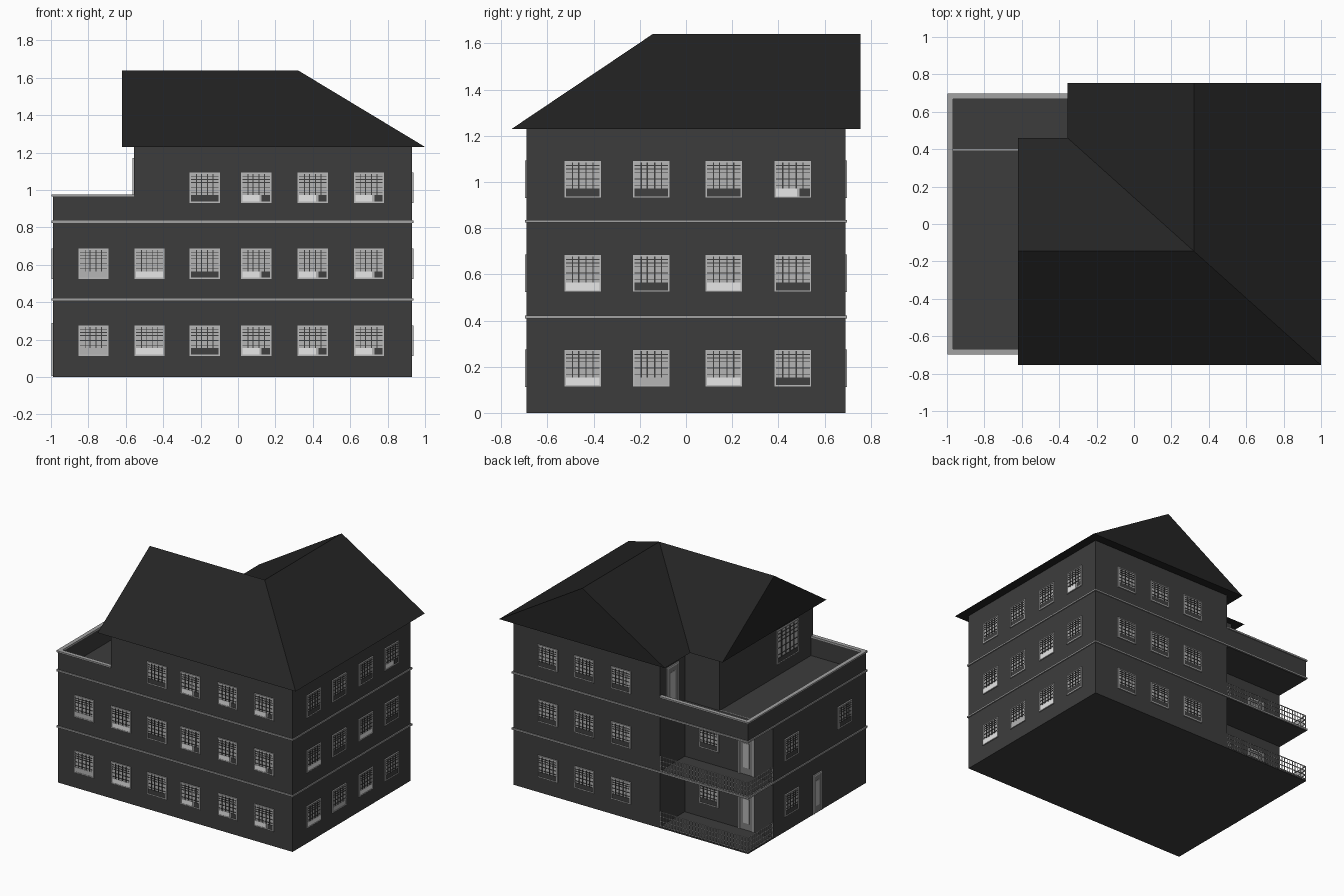
import bpy, bmesh

cube = bpy.data.objects.get("Cube")
if cube:
    bpy.data.objects.remove(cube, do_unlink=True)


def material(name, v):
    m = bpy.data.materials.new(name)
    m.use_nodes = True
    m.diffuse_color = (v, v, v, 1)
    bsdf = m.node_tree.nodes["Principled BSDF"]
    bsdf.inputs["Base Color"].default_value = (v, v, v, 1)
    bsdf.inputs["Roughness"].default_value = 0.9
    return m


COLOURS = {"wall": 0.046, "roof": 0.017, "trim": 0.36, "frame": 0.5,
           "pane": 0.46, "bar": 0.05, "white": 0.95, "door": 0.2}
MATS = {k: material(k + " colour", v) for k, v in COLOURS.items()}
KEYS = list(MATS)


class Part:
    """Collects boxes and prisms into one named object."""

    def __init__(self, name):
        self.name, self.bm = name, bmesh.new()

    def face(self, verts, key):
        self.bm.faces.new(verts).material_index = KEYS.index(key)

    def prism(self, outline, z0, z1, key):
        lo = [self.bm.verts.new((x, y, z0)) for x, y in outline]
        hi = [self.bm.verts.new((x, y, z1)) for x, y in outline]
        self.face(lo[::-1], key)
        self.face(hi, key)
        for i in range(len(lo)):
            j = (i + 1) % len(lo)
            self.face((lo[i], lo[j], hi[j], hi[i]), key)

    def box(self, x0, x1, y0, y1, z0, z1, key):
        x0, x1 = sorted((x0, x1))
        y0, y1 = sorted((y0, y1))
        self.prism([(x0, y0), (x1, y0), (x1, y1), (x0, y1)], z0, z1, key)

    def finish(self):
        bmesh.ops.recalc_face_normals(self.bm, faces=self.bm.faces)
        mesh = bpy.data.meshes.new(self.name)
        used = sorted({f.material_index for f in self.bm.faces})
        for f in self.bm.faces:
            f.material_index = used.index(f.material_index)
        for i in used:
            mesh.materials.append(MATS[KEYS[i]])
        self.bm.to_mesh(mesh)
        self.bm.free()
        bpy.context.collection.objects.link(bpy.data.objects.new(self.name, mesh))


# Main dimensions
W, E, S, N = -0.99, 0.93, -0.69, 0.69      # outer walls
NX, NY = -0.27, 0.40                       # balcony notch corner
TX = -0.555                                # west wall of the top floor
F1, F2, EAVE, RIDGE, PARAPET = 0.415, 0.83, 1.23, 1.64, 0.965

# Walls
p = Part("lower_walls")
p.prism([(W, S), (E, S), (E, N), (NX, N), (NX, NY), (W, NY)], 0, F2, "wall")
p.finish()
p = Part("upper_walls")
p.prism([(TX, S), (E, S), (E, N), (NX, N), (NX, NY), (TX, NY)], F2, EAVE, "wall")
p.finish()

# Floors of the balconies and the roof terrace
p = Part("balcony_floors")
p.box(W, NX, NY, N, 0, 0.01, "wall")
p.box(W, NX, NY, N, F1 - 0.008, F1 + 0.005, "wall")
p.finish()
p = Part("terrace_floor")
p.prism([(W, S), (TX, S), (TX, NY), (NX, NY), (NX, N), (W, N)], F2 - 0.01, F2 + 0.003, "wall")
p.finish()

# Parapet with a pale coping
p = Part("terrace_parapet")
T = 0.022
for k, (z0, z1, o) in {"wall": (F2, PARAPET, 0), "trim": (PARAPET, PARAPET + 0.012, 0.008)}.items():
    p.box(W - o, TX, S - o, S + T, z0, z1, k)
    p.box(W - o, W + T, S + T, N - T, z0, z1, k)
    p.box(W - o, NX, N - T, N + o, z0, z1, k)
p.box(W + T, TX, NY - 0.008, NY, F2 + 0.002, F2 + 0.007, "trim")
p.finish()

# String courses between the floors
p = Part("string_courses")
O = 0.008
for z in (F1, F2):
    a, b = z - 0.006, z + 0.006
    p.box(W - O, E + O, S - O, S, a, b, "trim")
    p.box(W - O, E + O, N, N + O, a, b, "trim")
    p.box(W - O, W, S, N, a, b, "trim")
    p.box(E, E + O, S, N, a, b, "trim")
p.finish()

# L-shaped roof: two gables, one hip and one valley
p = Part("roof")
pts = {"se": (1, -0.755, EAVE), "ne": (1, 0.755, EAVE), "nw": (-0.355, 0.755, EAVE),
       "valley": (-0.355, 0.46, EAVE), "wn": (-0.62, 0.46, EAVE), "sw": (-0.62, -0.755, EAVE),
       "west": (-0.62, -0.145, RIDGE), "mid": (0.32, -0.145, RIDGE), "north": (0.32, 0.755, RIDGE)}
v = {k: p.bm.verts.new(c) for k, c in pts.items()}
for f in ("sw se mid west", "se ne north mid", "ne nw north", "nw valley mid north",
          "valley wn west mid", "wn sw west", "sw wn valley nw ne se"):
    p.face([v[k] for k in f.split()], "roof")
p.finish()


def on_wall(part, axis, at, out):
    """Box function in wall coordinates: along, depth outward, height."""
    def put(u0, u1, d0, d1, z0, z1, key):
        a, b = at + out * d0, at + out * d1
        if axis == "x":
            part.box(u0, u1, a, b, z0, z1, key)
        else:
            part.box(a, b, u0, u1, z0, z1, key)
    return put


def surround(put, u0, u1, z0, z1, t=0.008, sill=True):
    put(u0, u0 + t, 0, 0.008, z0, z1, "frame")
    put(u1 - t, u1, 0, 0.008, z0, z1, "frame")
    put(u0 + t, u1 - t, 0, 0.008, z1 - t, z1, "frame")
    if sill:
        put(u0 + t, u1 - t, 0, 0.008, z0, z0 + t, "frame")


def window(put, u, z0, panel="d", w=0.162, h=0.163):
    u0, u1, z1 = u - w / 2, u + w / 2, z0 + h
    surround(put, u0, u1, z0, z1)
    a, b, c, d = u0 + 0.008, u1 - 0.008, z0 + 0.008, z1 - 0.008
    put(a, b, 0, 0.002, c, d, "pane")
    # Lower panel
    top = c + 0.034
    if panel == "m":
        s, t = a + (b - a) * 0.62, a + (b - a) * 0.7
        put(a, s, 0, 0.005, c, top, "white")
        put(t, b, 0, 0.005, c, top, "bar")
    else:
        put(a, b, 0, 0.005, c, top, {"d": "bar", "w": "white", "g": "pane"}[panel])
    # Dark lattice
    for f in (0.2, 0.38, 0.6, 0.8):
        x = a + (b - a) * f
        put(x - 0.0025, x + 0.0025, 0, 0.007, top, d, "bar")
    for f in (0.12, 0.36, 0.6, 0.74, 0.88):
        z = top + (d - top) * f
        put(a, b, 0, 0.006, z - 0.0018, z + 0.0018, "bar")


def door(put, u, z0, w=0.13, h=0.28):
    u0, u1 = u - w / 2, u + w / 2
    surround(put, u0, u1, z0, z0 + h, 0.012, False)
    put(u0 + 0.012, u1 - 0.012, 0, 0.003, z0, z0 + h - 0.012, "door")
    put(u0 + w * 0.3, u1 - w * 0.3, 0, 0.005, z0 + 0.05, z0 + h - 0.05, "pane")


SILLS = (0.112, 0.523, 0.93)
FRONT = (-0.773, -0.473, -0.178, 0.097, 0.4, 0.7)
SIDE = (-0.447, -0.15, 0.163, 0.463)
BACK = (0.047, 0.347, 0.647)

# Windows: wall, positions along it, panel codes per floor from the ground up
rows = {"front_windows": (("x", S, -1), FRONT, ("gwdmmm", "gwdmmm", "  dmmm")),
        "left_windows": (("y", E, 1), SIDE, ("wgwd", "wdwd", "dddm")),
        "back_windows": (("x", N, 1), BACK, ("ddd", "ddd", "ddd")),
        "right_windows": (("y", W, -1), (0.183, -0.44), ("d ", "dd")),
        "balcony_windows": (("x", NY, 1), (-0.468,), ("d", "d"))}
for name, (wall, spots, floors) in rows.items():
    p = Part(name)
    put = on_wall(p, *wall)
    for z, codes in zip(SILLS, floors):
        for u, code in zip(spots, codes):
            if code != " ":
                window(put, u, z, code)
    p.finish()

p = Part("terrace_window")
window(on_wall(p, "y", TX, -1), -0.39, 0.92, "d", 0.25, 0.25)
p.finish()

# Doors
p = Part("doors")
door(on_wall(p, "x", NY, 1), -0.775, 0.01)
door(on_wall(p, "x", NY, 1), -0.775, F1 + 0.005)
door(on_wall(p, "y", NX, -1), 0.545, F2 + 0.003, 0.14, 0.32)
door(on_wall(p, "y", W, -1), -0.118, 0.005, 0.1, 0.285)
p.finish()

# Balcony railings on the north and west edges
p = Part("balcony_railings")
R = 0.004
for z in (0.005, F1):
    for put, u0, u1 in ((on_wall(p, "x", N, -1), W, NX), (on_wall(p, "y", W, 1), NY, N)):
        for h in (0.012, 0.045, 0.08, 0.113):
            put(u0, u1, 0, 0.006, z + h - R / 2, z + h + R / 2, "frame")
        n = round((u1 - u0) / 0.024)
        for i in range(n + 1):
            u = u0 + (u1 - u0 - R) * i / n
            put(u, u + R, 0.001, 0.005, z, z + 0.113, "frame")
p.finish()
